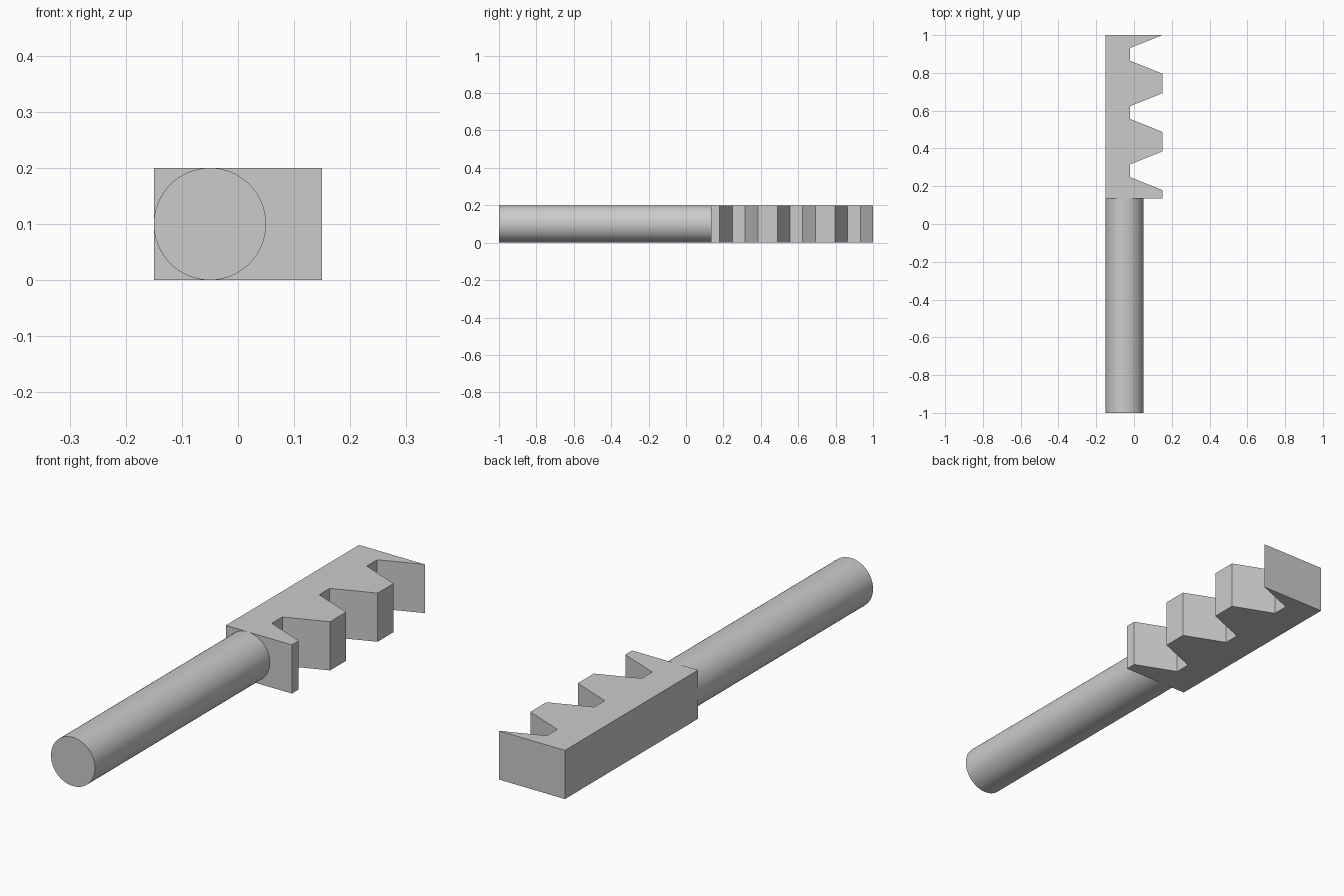
import bpy, bmesh, math
from mathutils import Matrix

cube = bpy.data.objects.get("Cube")
if cube:
    bpy.data.objects.remove(cube, do_unlink=True)

grey = bpy.data.materials.new("plain_grey")
grey.use_nodes = True
colour = (0.6, 0.6, 0.6, 1)
grey.diffuse_color = colour
grey.node_tree.nodes["Principled BSDF"].inputs["Base Color"].default_value = colour

HEIGHT = 0.2
BACK_X, ROOT_X, TIP_X = -0.15, -0.02, 0.15
RACK_START, RACK_END = 0.135, 1.0
PITCH, FLANK = 0.308, 0.068


def add_object(name, bm):
    bmesh.ops.recalc_face_normals(bm, faces=bm.faces)
    mesh = bpy.data.meshes.new(name)
    bm.to_mesh(mesh)
    bm.free()
    mesh.materials.append(grey)
    obj = bpy.data.objects.new(name, mesh)
    bpy.context.collection.objects.link(obj)
    return obj


# Toothed rack: outline with three trapezoid gaps, extruded upward
outline = [(BACK_X, RACK_START), (TIP_X, RACK_START)]
for i in range(3):
    end = RACK_END - (2 - i) * PITCH
    outline += [(TIP_X, end - 3 * FLANK), (ROOT_X, end - 2 * FLANK),
                (ROOT_X, end - FLANK), (TIP_X, end)]
outline.append((BACK_X, RACK_END))

bm = bmesh.new()
base = bm.faces.new([bm.verts.new((x, y, 0)) for x, y in outline])
top = bmesh.ops.extrude_face_region(bm, geom=[base])["geom"]
bmesh.ops.translate(bm, vec=(0, 0, HEIGHT),
                    verts=[v for v in top if isinstance(v, bmesh.types.BMVert)])
add_object("toothed_rack", bm)

# Round shaft, flush with the flat back of the rack
radius = HEIGHT / 2
length = RACK_START + 1
bm = bmesh.new()
bmesh.ops.create_cone(
    bm, cap_ends=True, segments=64, radius1=radius, radius2=radius, depth=length,
    matrix=Matrix.Translation((BACK_X + radius, RACK_START - length / 2, radius))
    @ Matrix.Rotation(math.pi / 2, 4, "X"))
shaft = add_object("round_shaft", bm)
bpy.ops.object.select_all(action="DESELECT")
shaft.select_set(True)
bpy.context.view_layer.objects.active = shaft
bpy.ops.object.shade_smooth_by_angle(angle=math.radians(30))
